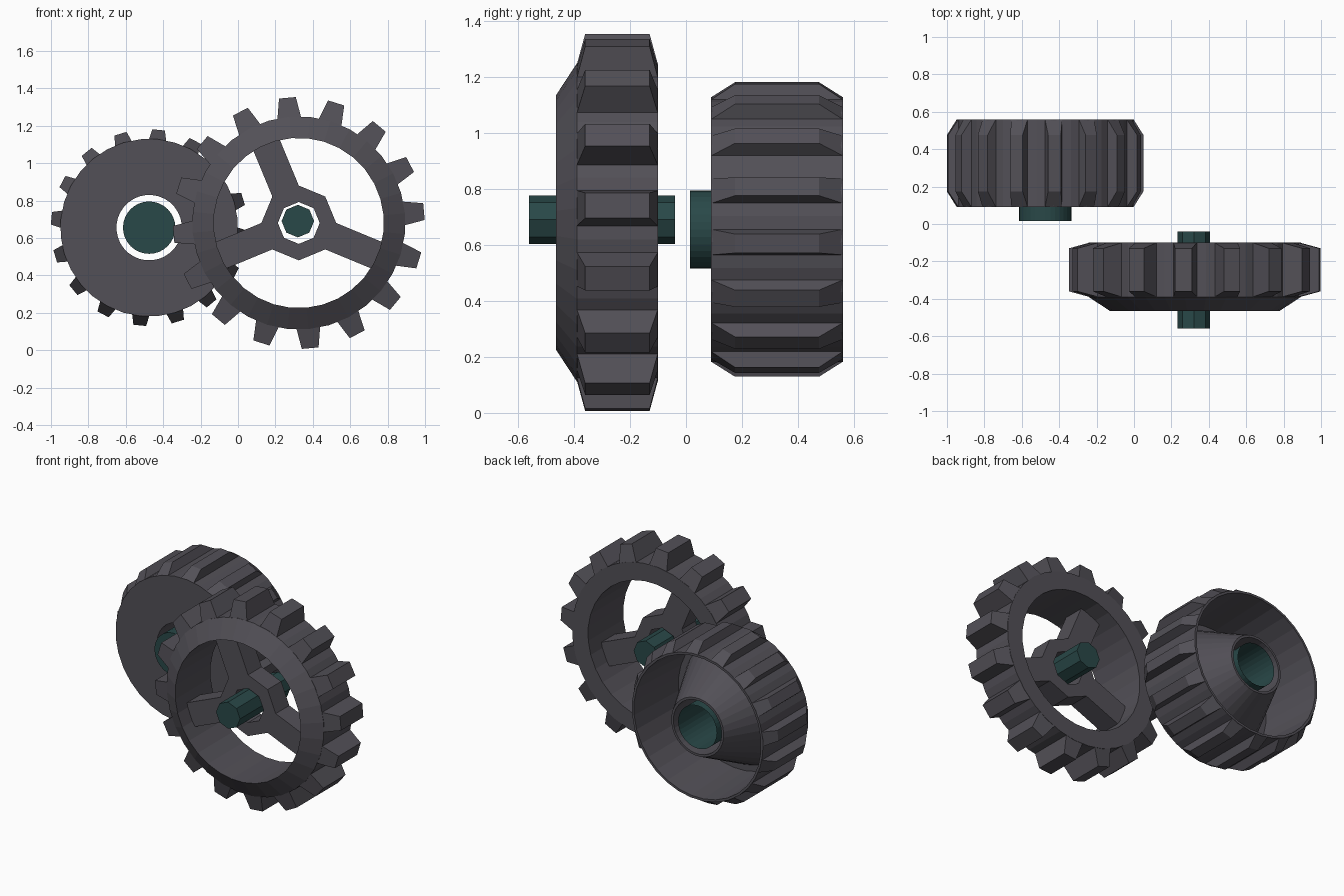
import bpy, bmesh
from math import sin, cos, pi, radians

if "Cube" in bpy.data.objects:
    bpy.data.objects.remove(bpy.data.objects["Cube"])


def material(name, rgb):
    m = bpy.data.materials.new(name)
    m.diffuse_color = (*rgb, 1)
    m.use_nodes = True
    m.node_tree.nodes["Principled BSDF"].inputs["Base Color"].default_value = m.diffuse_color
    return m


IRON = material("dark_iron", (0.085, 0.08, 0.095))
TEAL = material("dark_teal", (0.022, 0.065, 0.065))


def lathe(bm, profile, sides, phase=0.0, closed=True, caps=""):
    """Revolve (radius, y) points around the y axis."""
    rings = []
    for r, y in profile:
        rings.append([bm.verts.new((r * cos(phase + 2 * pi * i / sides), y,
                                    r * sin(phase + 2 * pi * i / sides))) for i in range(sides)])
    n = len(rings)
    for k in range(n if closed else n - 1):
        a, b = rings[k], rings[(k + 1) % n]
        for i in range(sides):
            j = (i + 1) % sides
            bm.faces.new((a[i], a[j], b[j], b[i]))
    if "start" in caps:
        bm.faces.new(rings[0])
    if "end" in caps:
        bm.faces.new(rings[-1][::-1])


def radial_block(bm, angle, r0, r1, w0, w1, y_in, y_out):
    """Tapered block pointing outwards at an angle; w are half widths."""
    c, s = cos(angle), sin(angle)
    rings = []
    for r, w, (ya, yb) in ((r0, w0, y_in), (r1, w1, y_out)):
        rings.append([bm.verts.new((r * c - t * s, y, r * s + t * c))
                      for t, y in ((-w, ya), (w, ya), (w, yb), (-w, yb))])
    a, b = rings
    bm.faces.new(a[::-1])
    bm.faces.new(b)
    for i in range(4):
        j = (i + 1) % 4
        bm.faces.new((a[i], a[j], b[j], b[i]))


def finish(bm, name, mat, x, z):
    bmesh.ops.recalc_face_normals(bm, faces=bm.faces)
    me = bpy.data.meshes.new(name)
    bm.to_mesh(me)
    bm.free()
    me.materials.append(mat)
    ob = bpy.data.objects.new(name, me)
    ob.location = (x, 0, z)
    bpy.context.collection.objects.link(ob)
    return ob


TEETH = 16
STEP = 2 * pi / TEETH
AX, AZ = 0.325, 0.68      # spoked gear centre
BX, BZ = -0.475, 0.655    # wide gear centre

# Spoked gear: bevelled rim and teeth
bm = bmesh.new()
phase = radians(5.2)
lathe(bm, [(0.455, -0.465), (0.57, -0.39), (0.57, -0.10), (0.455, -0.10)], 32, phase)
for i in range(TEETH):
    radial_block(bm, phase + i * STEP, 0.56, 0.672, 0.064, 0.045,
                 (-0.39, -0.10), (-0.36, -0.13))
# Octagonal hub with three spokes
HUB = (-0.36, -0.22)
lathe(bm, [(0.112, HUB[0]), (0.2, HUB[0]), (0.2, HUB[1]), (0.112, HUB[1])], 8)
for deg in (112.5, 202.5, 337.5):
    radial_block(bm, radians(deg), 0.18, 0.465, 0.0765, 0.0765, HUB, HUB)
finish(bm, "spoked_gear", IRON, AX, AZ)

# Octagonal shaft of the spoked gear
bm = bmesh.new()
lathe(bm, [(0.087, -0.56), (0.087, -0.04)], 8, closed=False, caps="start end")
finish(bm, "spoked_gear_shaft", TEAL, AX - 0.005, AZ + 0.01)

# Wide gear: closed front, hollow back with a conical hub, and teeth
bm = bmesh.new()
phase = radians(17)
lathe(bm, [(0.175, 0.09), (0.475, 0.09), (0.475, 0.56), (0.46, 0.56),
           (0.44, 0.13), (0.40, 0.13), (0.19, 0.56), (0.175, 0.56)], 32, phase)
for i in range(TEETH):
    radial_block(bm, phase + i * STEP, 0.47, 0.525, 0.046, 0.034,
                 (0.09, 0.56), (0.175, 0.475))
finish(bm, "wide_gear", IRON, BX, BZ)

# Hollow shaft of the wide gear, open at the back
bm = bmesh.new()
lathe(bm, [(0.14, 0.015), (0.14, 0.56)], 32, closed=False, caps="start")
finish(bm, "wide_gear_shaft", TEAL, BX, BZ)
